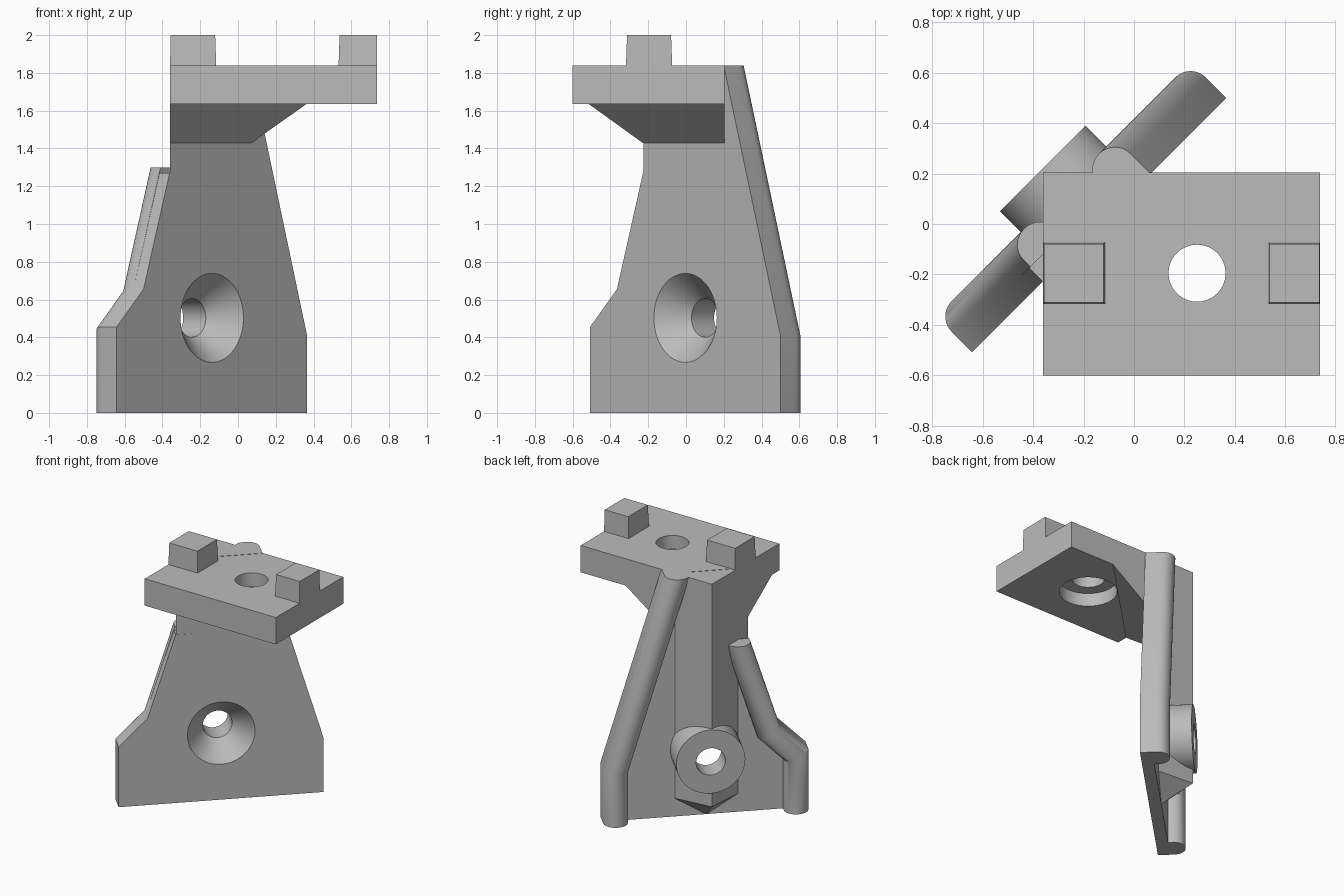
import bpy, bmesh
from math import sin, cos, pi, radians
from mathutils import Vector, Matrix

cube = bpy.data.objects.get("Cube")
if cube:
    bpy.data.objects.remove(cube)

grey = bpy.data.materials.new("plain grey")
grey.use_nodes = True
colour = (0.5, 0.5, 0.5, 1)
grey.diffuse_color = colour
grey.node_tree.nodes["Principled BSDF"].inputs["Base Color"].default_value = colour

TURN = Matrix.Rotation(radians(45), 4, 'Z')   # upright sheet stands diagonally
FRONT, BACK = 0.095, 0.18                     # sheet faces in the turned frame


def finish(name, bm, turned):
    if turned:
        bm.transform(TURN)
    bmesh.ops.recalc_face_normals(bm, faces=bm.faces)
    mesh = bpy.data.meshes.new(name)
    bm.to_mesh(mesh)
    bm.free()
    mesh.materials.append(grey)
    mesh.shade_smooth()
    mesh.set_sharp_from_angle(angle=radians(30))
    obj = bpy.data.objects.new(name, mesh)
    bpy.context.collection.objects.link(obj)
    return obj


def loft(name, rings, turned=False):
    """Skin equal-sized rings of points and cap both ends."""
    bm = bmesh.new()
    loops = [[bm.verts.new(p) for p in ring] for ring in rings]
    n = len(loops[0])
    for a, b in zip(loops, loops[1:]):
        for i in range(n):
            j = (i + 1) % n
            bm.faces.new((a[i], a[j], b[j], b[i]))
    bm.faces.new(loops[0])
    bm.faces.new(loops[-1])
    return finish(name, bm, turned)


def rect(x0, x1, y0, y1, z):
    return [(x0, y0, z), (x1, y0, z), (x1, y1, z), (x0, y1, z)]


def circles(profile, place, n=64):
    """Rings for (radius, position) pairs; place maps them to points."""
    return [[place(r * cos(2 * pi * i / n), r * sin(2 * pi * i / n), h)
             for i in range(n)] for r, h in profile]


def cut(obj, cutter):
    mod = obj.modifiers.new("cut", 'BOOLEAN')
    mod.operation, mod.solver, mod.object = 'DIFFERENCE', 'EXACT', cutter
    dg = bpy.context.evaluated_depsgraph_get()
    mesh = bpy.data.meshes.new_from_object(obj.evaluated_get(dg))
    obj.modifiers.clear()
    obj.data = mesh
    mesh.shade_smooth()
    mesh.set_sharp_from_angle(angle=radians(30))


# Upright sheet
left_edge = [(-0.813, 0), (-0.813, 0.455), (-0.612, 0.655), (-0.41, 1.3)]
right_edge = [(0.612, 0), (0.612, 0.41), (0.187, 1.84)]
outline = right_edge + [(-0.3, 1.84), (-0.3, 1.27), (-0.417, 1.27)] + left_edge[2::-1]
sheet = loft("upright_sheet", [[(u, v, z) for u, z in outline] for v in (FRONT, BACK)], True)


# Rounded ribs following both edges of the sheet
def rib(name, path, side, radius=0.085, crown=0.21):
    pts = [Vector(p) for p in path]
    normals = []
    for a, b in zip(pts, pts[1:]):
        d = (b - a).normalized()
        normals.append(Vector((d.y, -d.x)) * side)
    mitres = [Vector((1 / normals[0].x, 0))]
    mitres += [(a + b) / (1 + a.dot(b)) for a, b in zip(normals, normals[1:])]
    mitres.append(Vector((1 / normals[-1].x, 0)))
    arc = [pi * i / 20 for i in range(21)]
    section = [(0, BACK - 0.01)]
    section += [(radius - radius * cos(t), crown + radius * sin(t)) for t in arc]
    section += [(2 * radius, BACK - 0.01)]
    rings = []
    for p, m in zip(pts, mitres):
        rings.append([(p.x + m.x * s, v, p.y + m.y * s) for s, v in section])
    loft(name, rings, True)


rib("short_rib", left_edge, 1)
rib("long_rib", right_edge, -1)

# Corner column with a pointed foot
X0, Y1 = -0.36, 0.205
reach = 0.096 * 2 ** 0.5
corners = [(X0, Y1), (Y1 - reach, Y1), (X0, X0 + reach)]
points = [(x, y, 1.43) for x, y in corners]
points += [(x, y, z) for (x, y), z in zip(corners, (0.155, 0.13, 0.13))]
points.append((-0.205, 0.05, 0))
bm = bmesh.new()
for p in points:
    bm.verts.new(p)
bmesh.ops.convex_hull(bm, input=bm.verts)
bmesh.ops.dissolve_limit(bm, angle_limit=0.01, verts=bm.verts, edges=bm.edges)
column = finish("corner_column", bm, False)

# Sloped gusset under the top plate
loft("gusset", [[(X0, Y1, 1.43), (0.072, Y1, 1.43), (X0, -0.23, 1.43)],
                [(X0, Y1, 1.637), (0.365, Y1, 1.637), (X0, -0.517, 1.637)]])

# Boss behind the sheet, and the countersunk screw hole through it
HOLE_U, HOLE_Z = -0.1, 0.503


def along_depth(a, b, h):
    return (HOLE_U + a, h, HOLE_Z + b)


boss = loft("boss", circles([(0.24, 0.15), (0.24, 0.412)], along_depth), True)
screw = loft("screw_hole_cutter", circles(
    [(0.276, 0.05), (0.102, 0.243), (0.102, 0.5)], along_depth), True)
for part in (sheet, column, boss):
    cut(part, screw)

# Top plate with a stepped hole
top = loft("top_plate", [rect(X0, 0.737, -0.6, Y1, z) for z in (1.635, 1.838)])
bore = loft("plate_hole_cutter", circles(
    [(0.2, 1.5), (0.2, 1.735), (0.113, 1.735), (0.113, 1.95)],
    lambda a, b, h: (0.25 + a, -0.195 + b, h)))
cut(top, bore)

for cutter in (screw, bore):
    bpy.data.objects.remove(cutter)

# Locating blocks, slightly tapered
for name, x0, x1, t0, t1 in (("right_block", X0, -0.115, 0.004, 0.006),
                             ("left_block", 0.532, 0.737, 0.006, 0.002)):
    loft(name, [rect(x0, x1, -0.318, -0.073, 1.83),
                rect(x0 + t0, x1 - t1, -0.312, -0.079, 2.0)])
